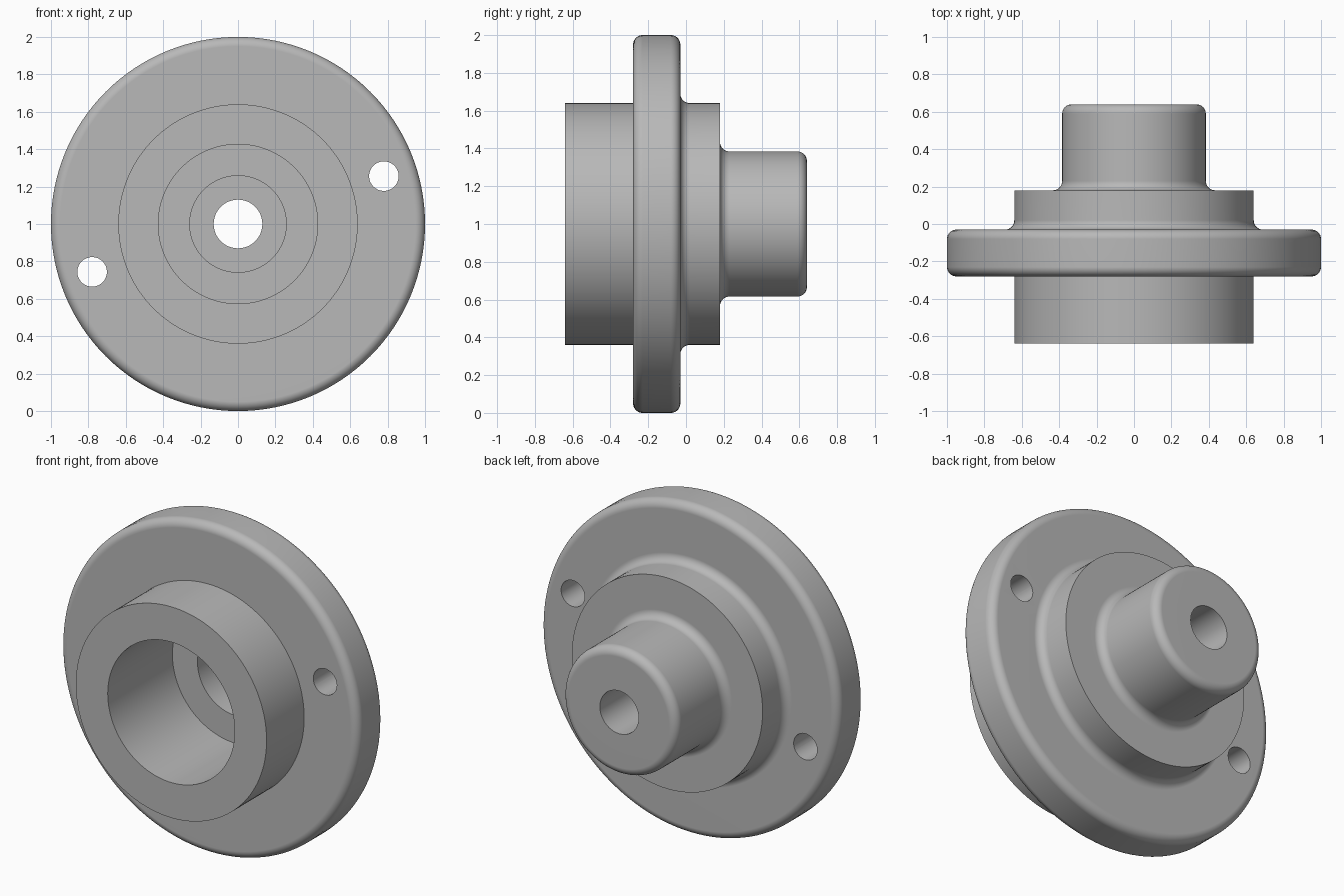
import bpy, bmesh, math
from mathutils import Vector, Matrix

cube = bpy.data.objects.get("Cube")
if cube:
    bpy.data.objects.remove(cube, do_unlink=True)

SEGMENTS = 128
FILLET = 0.05
AXIS_HEIGHT = 1.0

grey = bpy.data.materials.new("machined grey")
grey.use_nodes = True
colour = (0.48, 0.48, 0.48, 1)
grey.diffuse_color = colour
bsdf = next(n for n in grey.node_tree.nodes if n.type == 'BSDF_PRINCIPLED')
bsdf.inputs["Base Color"].default_value = colour


def arc(r, y, start, end, steps=8):
    """Quarter-round points (radius, depth) about a centre, angles in degrees."""
    angles = [math.radians(start + (end - start) * i / steps) for i in range(steps + 1)]
    return [(r + FILLET * math.cos(a), y + FILLET * math.sin(a)) for a in angles]


def make_object(name, bm):
    mesh = bpy.data.meshes.new(name)
    bm.to_mesh(mesh)
    bm.free()
    obj = bpy.data.objects.new(name, mesh)
    bpy.context.collection.objects.link(obj)
    mesh.materials.append(grey)
    return obj


def lathe(name, profile):
    """Spin a closed (radius, depth) profile around the y axis."""
    bm = bmesh.new()
    verts = [bm.verts.new((r, y, AXIS_HEIGHT)) for r, y in profile]
    edges = [bm.edges.new((v, verts[i - 1])) for i, v in enumerate(verts)]
    bmesh.ops.spin(bm, geom=verts + edges, cent=(0, 0, AXIS_HEIGHT), axis=(0, 1, 0),
                   angle=math.tau, steps=SEGMENTS, use_merge=True)
    bmesh.ops.remove_doubles(bm, verts=bm.verts, dist=0.0001)
    bmesh.ops.recalc_face_normals(bm, faces=bm.faces)
    return make_object(name, bm)


# Radii and depths of the steps, front to back
flange_r, boss_r, hub_r = 1.0, 0.64, 0.384
bore_r, counterbore_r, hole_r = 0.426, 0.258, 0.13
front, flange_front, flange_back, boss_back, back = -0.64, -0.28, -0.03, 0.18, 0.64
bore_end, counterbore_end = -0.02, 0.25
f = FILLET

# Outer steps, then the stepped bore back to the front
profile = [(bore_r, front), (boss_r, front), (boss_r, flange_front)]
profile += arc(flange_r - f, flange_front + f, -90, 0)
profile += arc(flange_r - f, flange_back - f, 0, 90)
profile += arc(boss_r + f, flange_back + f, 270, 180)
profile += [(boss_r, boss_back)]
profile += arc(hub_r + f, boss_back + f, 270, 180)
profile += arc(hub_r - f, back - f, 0, 90)
profile += [(hole_r, back), (hole_r, counterbore_end),
            (counterbore_r, counterbore_end), (counterbore_r, bore_end),
            (bore_r, bore_end)]
body = lathe("flanged_hub", profile)

# Two opposite bolt holes through the flange
bm = bmesh.new()
for side in (1, -1):
    place = (Matrix.Translation(Vector((side * 0.78, -0.15, AXIS_HEIGHT + side * 0.256)))
             @ Matrix.Rotation(math.pi / 2, 4, 'X'))
    bmesh.ops.create_cone(bm, cap_ends=True, segments=48, radius1=0.079,
                          radius2=0.079, depth=0.6, matrix=place)
cutter = make_object("bolt_hole_cutter", bm)
cutter.hide_render = True

bpy.ops.object.select_all(action='DESELECT')
bpy.context.view_layer.objects.active = body
body.select_set(True)
cut = body.modifiers.new("bolt holes", 'BOOLEAN')
cut.object = cutter
cut.operation = 'DIFFERENCE'
cut.solver = 'EXACT'
bpy.ops.object.modifier_apply(modifier=cut.name)
bpy.data.objects.remove(cutter, do_unlink=True)

# Smooth rounds, crisp steps, flat faces kept flat
bpy.ops.object.shade_smooth_by_angle(angle=math.radians(30))
weighted = body.modifiers.new("flat face normals", 'WEIGHTED_NORMAL')
weighted.keep_sharp = True
